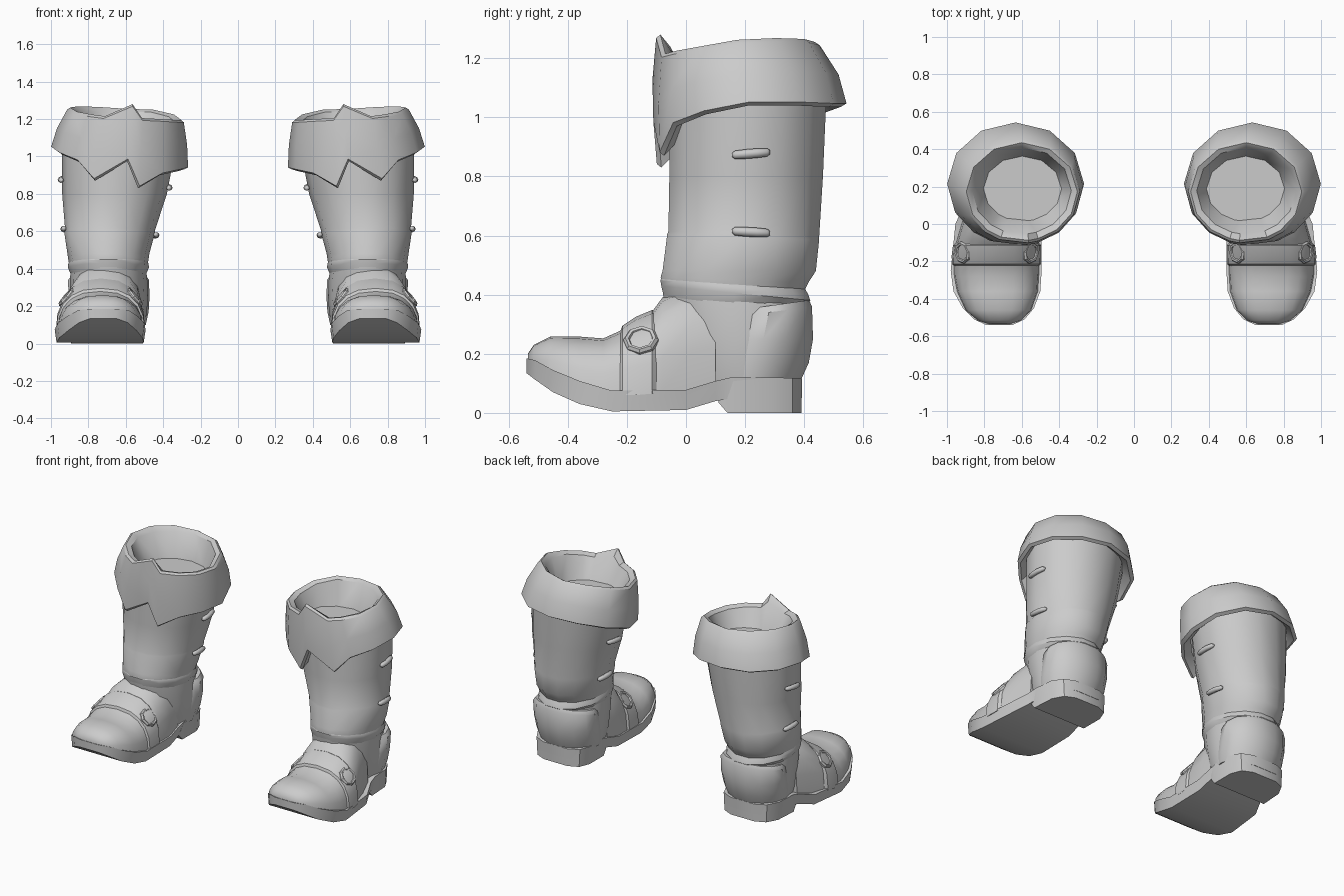
import bpy, bmesh
from math import sin, cos, pi, radians
from mathutils import Vector, Matrix


def finish(name, bm, angle=35):
    """Turn a bmesh into a smooth-by-angle object mirrored to the other boot."""
    bmesh.ops.recalc_face_normals(bm, faces=bm.faces)
    me = bpy.data.meshes.new(name)
    bm.to_mesh(me)
    bm.free()
    me.shade_smooth()
    me.set_sharp_from_angle(angle=radians(angle))
    ob = bpy.data.objects.new(name, me)
    bpy.context.collection.objects.link(ob)
    ob.modifiers.new("other_boot", 'MIRROR').use_mirror_merge = False
    return ob


def loft(name, rings, cap_start=True, cap_end=True, angle=35):
    bm = bmesh.new()
    vs = [[bm.verts.new(p) for p in r] for r in rings]
    n = len(vs[0])
    for a, b in zip(vs, vs[1:]):
        for i in range(n):
            bm.faces.new((a[i], a[(i + 1) % n], b[(i + 1) % n], b[i]))
    if cap_start:
        bm.faces.new(vs[0])
    if cap_end:
        bm.faces.new(vs[-1])
    return finish(name, bm, angle)


def oval(cx, rx, y0, y1, z, tilt=0.0, n=14):
    """Level ring spanning y0..y1; tilt raises the front edge."""
    cy, ry = (y0 + y1) / 2, (y1 - y0) / 2
    return [(cx + rx * cos(t), cy + ry * sin(t), z - tilt * sin(t))
            for t in (2 * pi * i / n for i in range(n))]


def arch(y, cx, hw, zb, zt, n=10):
    """Upright domed section across the foot."""
    pts = []
    for i in range(n + 1):
        c, s = cos(pi * i / n), max(sin(pi * i / n), 0)
        x = hw * abs(c) ** 0.8 * (1 if c > 0 else -1)
        pts.append((cx + x, y, zb + (zt - zb) * s ** 0.85))
    return pts


def box(y, cx, hw, zb, zt):
    return [(cx - hw * .96, y, zb), (cx + hw * .96, y, zb), (cx + hw, y, zt), (cx - hw, y, zt)]


# Sole with upturned toe
loft("sole", [box(*s) for s in (
    (-.54, .72, .07, .135, .185), (-.51, .72, .135, .112, .178), (-.45, .725, .19, .07, .145),
    (-.36, .733, .232, .03, .108), (-.25, .737, .243, .005, .075), (0, .725, .23, .01, .078),
    (.1, .705, .205, .04, .108), (.16, .70, .20, .05, .122), (.29, .695, .195, .05, .12),
    (.36, .69, .16, .05, .118), (.392, .69, .09, .05, .116))], angle=30)

# Heel block
loft("heel", [box(*s) for s in (
    (.11, .70, .195, .035, .06), (.14, .70, .20, 0, .11), (.29, .695, .195, 0, .12),
    (.36, .69, .16, 0, .118), (.39, .69, .09, 0, .116))], angle=30)

# Foot upper
vamp = ((-.535, .72, .06, .165, .2), (-.515, .72, .12, .155, .23), (-.46, .725, .178, .13, .258),
        (-.36, .73, .218, .09, .258), (-.28, .735, .228, .065, .252), (-.2, .735, .23, .06, .288),
        (-.12, .732, .225, .065, .335), (-.08, .725, .22, .07, .39), (.02, .71, .205, .08, .43),
        (.1, .70, .19, .1, .44))
loft("foot_upper", [arch(*s) for s in vamp], angle=40)

# Raised instep strap
loft("instep_strap", [arch(*s) for s in (
    (-.225, .735, .228, .06, .27), (-.215, .735, .238, .06, .295), (-.17, .735, .24, .06, .325),
    (-.115, .732, .236, .065, .348), (-.1, .73, .222, .065, .345))], angle=30)

# Ankle and heel counter
loft("ankle", [oval(*r) for r in (
    (.69, .19, .0, .385, .1), (.69, .203, -.03, .412, .17), (.69, .208, -.05, .427, .25),
    (.692, .207, -.075, .425, .34), (.693, .2, -.085, .405, .41))])
loft("heel_counter", [oval(*r) for r in (
    (.69, .197, .05, .388, .1), (.69, .212, .06, .42, .17), (.69, .217, .09, .434, .25),
    (.692, .216, .13, .43, .34, -.02), (.692, .2, .14, .42, .362, -.02))])

# Fold between ankle and shaft
loft("ankle_fold", [oval(*r) for r in (
    (.693, .2, -.08, .4, .37, .02), (.693, .217, -.09, .427, .405, .025),
    (.693, .215, -.093, .42, .425, .025), (.693, .203, -.08, .4, .455, .02))], angle=30)

# Shaft, with lower band seam
loft("shaft", [oval(*r) for r in (
    (.693, .208, -.088, .405, .42, .01), (.693, .215, -.092, .42, .45, .01),
    (.693, .219, -.086, .446, .48), (.686, .243, -.07, .457, .595, .01),
    (.684, .24, -.066, .457, .605, .01), (.66, .28, -.063, .47, .8), (.635, .308, -.06, .482, 1.08))])

# Folded cuff: angle, lower edge height, upper edge height
edge = ((-97, .975, 1.28), (-68, .87, 1.215), (-52, .97, 1.225), (-28, 1.01, 1.24),
        (0, 1.04, 1.262), (30, 1.04, 1.268), (60, 1.035, 1.265), (90, 1.035, 1.255),
        (120, 1.02, 1.25), (150, .98, 1.225), (180, .93, 1.195), (207, .92, 1.195),
        (231, .90, 1.2), (253, .83, 1.205))


def cuff_ring(cx, rx, cy, ry, height):
    return [(cx + rx * cos(radians(a)), cy + ry * sin(radians(a)), height(b, t)) for a, b, t in edge]


loft("cuff", [
    cuff_ring(.635, .30, .21, .265, lambda b, t: b + .04),
    cuff_ring(.635, .345, .213, .31, lambda b, t: b),
    cuff_ring(.633, .366, .215, .328, lambda b, t: b + .012),
    cuff_ring(.62, .348, .2, .316, lambda b, t: b * .5 + t * .5),
    cuff_ring(.602, .312, .175, .278, lambda b, t: t - .012),
    cuff_ring(.6, .297, .173, .262, lambda b, t: t),
    cuff_ring(.6, .265, .178, .232, lambda b, t: min(t, 1.25) - .012),
    cuff_ring(.597, .2, .192, .165, lambda b, t: 1.06)], cap_start=False)


# Side toggles, hugging the shaft
def toggle(name, cx, rx, z0, z1, side):
    rings = []
    for k, r in ((0, .006), (.08, .014), (.35, .016), (.65, .016), (.92, .014), (1, .006)):
        y = .155 + .13 * k
        x = cx + side * (rx * max(0, 1 - ((y - .2) / .265) ** 2) ** .5 + .008)
        z = z0 + (z1 - z0) * k
        rings.append([(x + r * cos(pi * i / 4), y, z + r * sin(pi * i / 4)) for i in range(8)])
    loft(name, rings, angle=60)


for name, cx, rx, z0, z1, side in (
        ("outer_toggle_high", .652, .288, .872, .882, 1), ("outer_toggle_low", .684, .242, .615, .608, 1),
        ("inner_toggle_high", .657, .283, .83, .84, -1), ("inner_toggle_low", .686, .242, .582, .575, -1)):
    toggle(name, cx, rx, z0, z1, side)


# Buckle rings on both sides of the strap
def buckle(name, x, side):
    normal = Vector((side * .76, -.1, .65)).normalized()
    m = Matrix.Translation((x, -.152, .243)) @ normal.to_track_quat('Z', 'Y').to_matrix().to_4x4()
    rings = [[m @ Vector((r * cos(pi * i / 4), r * sin(pi * i / 4), h)) for i in range(8)]
             for r, h in ((.06, -.03), (.06, .008), (.052, .018), (.042, .016), (.036, .002))]
    loft(name, rings, angle=30)


buckle("outer_buckle", .912, 1)
buckle("inner_buckle", .557, -1)
